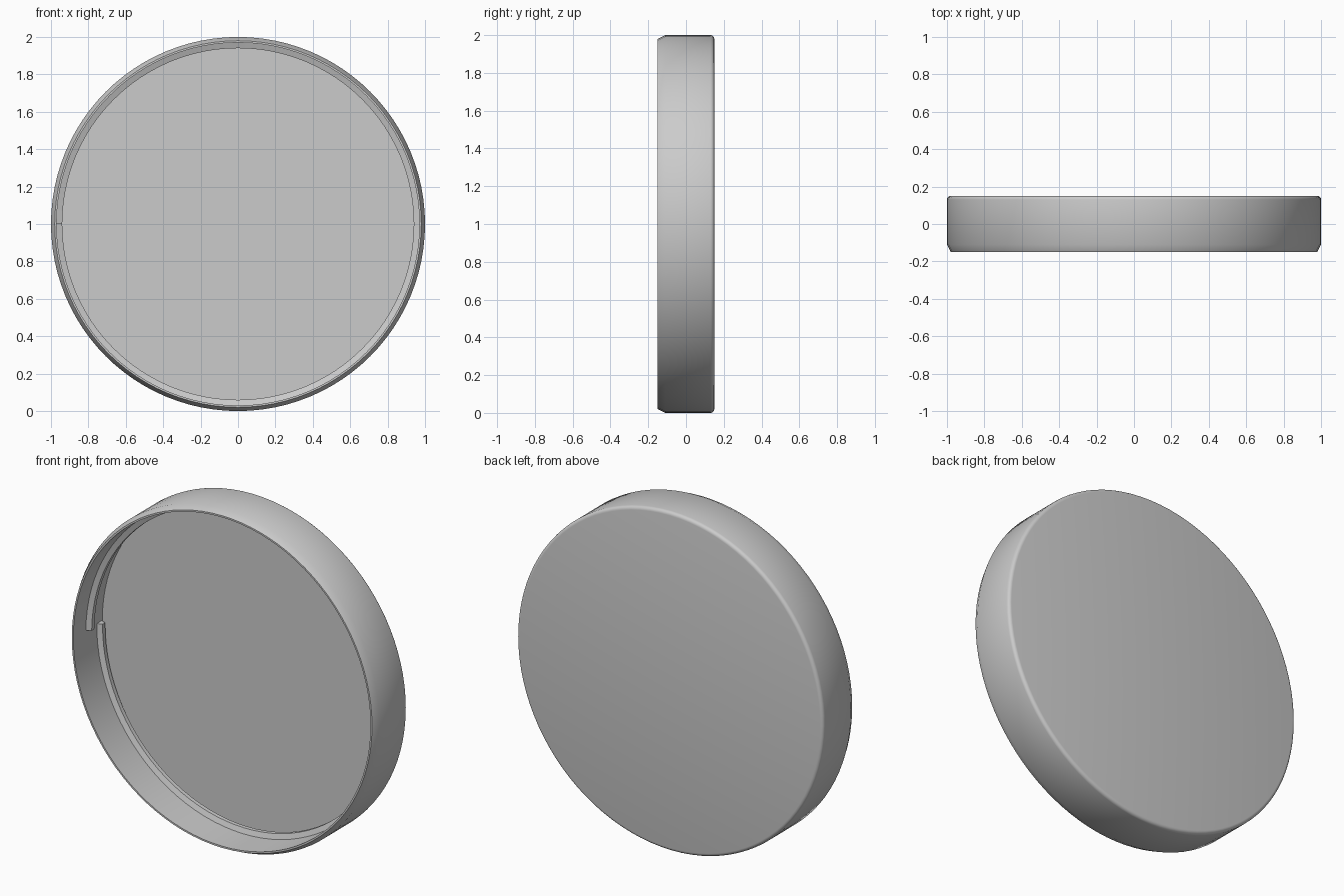
import bpy, bmesh, math
from mathutils import Vector, Matrix

cube = bpy.data.objects.get("Cube")
if cube:
    bpy.data.objects.remove(cube, do_unlink=True)

SIDES = 96
CENTRE = Vector((0, 0, 1))

grey = bpy.data.materials.new("light grey")
grey.use_nodes = True
grey.diffuse_color = (0.6, 0.6, 0.6, 1)
grey.node_tree.nodes["Principled BSDF"].inputs["Base Color"].default_value = grey.diffuse_color


def finish(bm, name, angle):
    """Turn the bmesh into a named, shaded object."""
    bmesh.ops.remove_doubles(bm, verts=bm.verts, dist=1e-5)
    bmesh.ops.recalc_face_normals(bm, faces=bm.faces)
    mesh = bpy.data.meshes.new(name)
    bm.to_mesh(mesh)
    bm.free()
    mesh.materials.append(grey)
    obj = bpy.data.objects.new(name, mesh)
    bpy.context.collection.objects.link(obj)
    bpy.ops.object.select_all(action='DESELECT')
    obj.select_set(True)
    bpy.context.view_layer.objects.active = obj
    bpy.ops.object.shade_smooth_by_angle(angle=math.radians(angle))
    return obj


# Lid shell: (radius, y) profile from the inner floor over the rim to the back
FILLET = 0.02
profile = [(0, 0.12), (0.97, 0.12), (0.97, -0.15), (0.98, -0.15), (1, -0.11)]
for i in range(5):
    a = i / 4 * math.pi / 2
    profile.append((1 - FILLET + FILLET * math.cos(a), 0.15 - FILLET + FILLET * math.sin(a)))
profile.append((0, 0.15))

bm = bmesh.new()
verts = [bm.verts.new((r, y, 1)) for r, y in profile]
edges = [bm.edges.new(pair) for pair in zip(verts, verts[1:])]
bmesh.ops.spin(bm, geom=verts + edges, cent=CENTRE, axis=(0, 1, 0),
               angle=math.tau, steps=SIDES, use_merge=False)
finish(bm, "lid_shell", 30)

# Screw thread: one helical turn of a tapered section on the inner wall
section = [(0.975, -0.025), (0.94, -0.012), (0.94, 0.012), (0.975, 0.025)]
START_Y, END_Y = 0.092, -0.01

bm = bmesh.new()
rings = []
for i in range(SIDES + 1):
    t = i / SIDES
    a = math.pi + t * math.tau
    y = START_Y + (END_Y - START_Y) * t
    rings.append([bm.verts.new((r * math.cos(a), y + dy, 1 + r * math.sin(a)))
                  for r, dy in section])
for low, high in zip(rings, rings[1:]):
    for k in range(len(section)):
        n = (k + 1) % len(section)
        bm.faces.new((low[k], low[n], high[n], high[k]))
bm.faces.new(rings[0])
bm.faces.new(rings[-1])
finish(bm, "screw_thread", 30)
